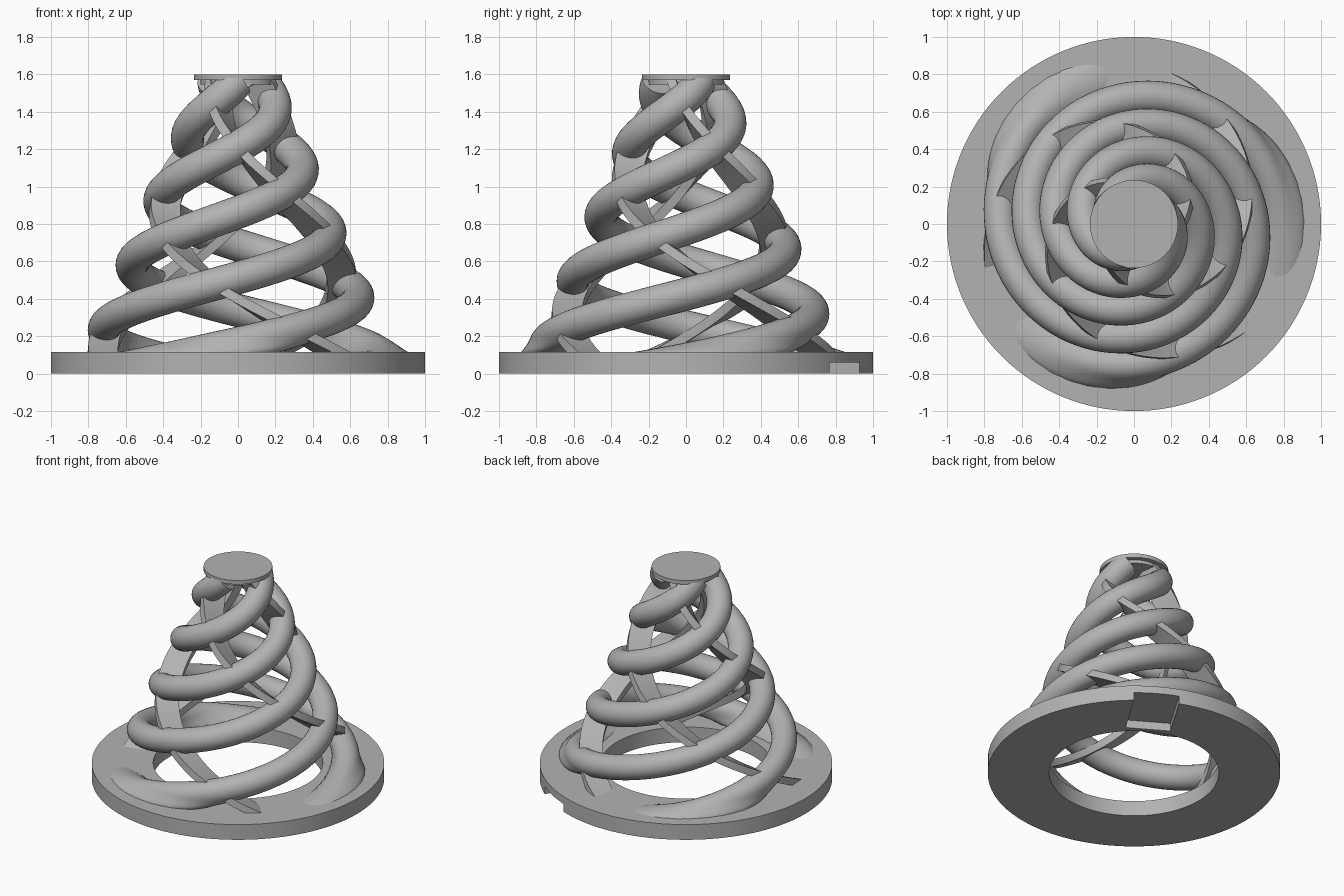
import bpy, bmesh, math
from mathutils import Vector

cube = bpy.data.objects.get("Cube")
if cube:
    bpy.data.objects.remove(cube, do_unlink=True)

# One plain grey for everything
grey = bpy.data.materials.new("plain grey")
grey.use_nodes = True
colour = (0.45, 0.45, 0.45, 1)
grey.diffuse_color = colour
grey.node_tree.nodes["Principled BSDF"].inputs["Base Color"].default_value = colour

BASE_TOP = 0.115
TUBE = 0.088
DISC_BOTTOM = 1.57


def finish(bm, name, angle=40):
    bmesh.ops.recalc_face_normals(bm, faces=bm.faces)
    mesh = bpy.data.meshes.new(name)
    bm.to_mesh(mesh)
    bm.free()
    mesh.materials.append(grey)
    obj = bpy.data.objects.new(name, mesh)
    bpy.context.collection.objects.link(obj)
    bpy.ops.object.select_all(action='DESELECT')
    obj.select_set(True)
    bpy.context.view_layer.objects.active = obj
    bpy.ops.object.shade_smooth_by_angle(angle=math.radians(angle))
    return obj


def lathe(name, profile, closed=False, steps=128):
    """Spin (radius, height) points about z."""
    bm = bmesh.new()
    verts = [bm.verts.new((r, 0, z)) for r, z in profile]
    edges = [bm.edges.new(p) for p in zip(verts, verts[1:])]
    if closed:
        edges.append(bm.edges.new((verts[-1], verts[0])))
    bmesh.ops.spin(bm, geom=verts + edges, axis=(0, 0, 1), cent=(0, 0, 0),
                   angle=math.tau, steps=steps)
    bmesh.ops.remove_doubles(bm, verts=bm.verts, dist=0.0001)
    return finish(bm, name)


def cone_radius(z):
    return 0.712 - 0.4286 * (z - 0.25)


def sweep(name, path, section, z0, z1, steps, flare=0):
    """Sweep a (radial, sideways) section along a path given by height."""
    bm = bmesh.new()
    rings = []
    for i in range(steps + 1):
        z = z0 + (z1 - z0) * i / steps
        centre = path(z)
        tangent = (path(z + 0.001) - path(z - 0.001)).normalized()
        out = Vector((centre.x, centre.y, 0))
        out = (out - tangent * out.dot(tangent)).normalized()
        side = tangent.cross(out)
        ring = []
        for a, b in section:
            p = centre + out * a + side * b
            # Spread the lower rim into a soft fillet on the base
            near = min(1, max(0, 1 - (p.z - BASE_TOP) / 0.08))
            away = Vector((p.x - centre.x, p.y - centre.y, 0))
            if flare and away.length > 0.001:
                p += away.normalized() * flare * near * near
            ring.append(bm.verts.new(p))
        rings.append(ring)
    n = len(section)
    for low, high in zip(rings, rings[1:]):
        for j in range(n):
            k = (j + 1) % n
            bm.faces.new((low[j], low[k], high[k], high[j]))
    bm.faces.new(rings[0])
    bm.faces.new(rings[-1])
    # Trim the ends inside the base and the top disc
    for height, normal in ((0.09, (0, 0, -1)), (DISC_BOTTOM + 0.01, (0, 0, 1))):
        bmesh.ops.bisect_plane(bm, geom=bm.verts[:] + bm.edges[:] + bm.faces[:],
                               plane_co=(0, 0, height), plane_no=normal,
                               clear_outer=True)
    return finish(bm, name)


# Base ring
base = lathe("base_ring", [(0.58, 0), (1, 0), (1, BASE_TOP), (0.58, BASE_TOP)], closed=True)

# Slot in the underside of the base
slot_angle = math.radians(59)
bpy.ops.mesh.primitive_cube_add(
    size=1, location=(0.86 * math.cos(slot_angle), 0.86 * math.sin(slot_angle), 0),
    rotation=(0, 0, slot_angle))
cutter = bpy.context.object
cutter.name = "slot_cutter"
cutter.scale = (0.5, 0.31, 0.12)
cutter.hide_render = True
mod = base.modifiers.new("slot", 'BOOLEAN')
mod.operation = 'DIFFERENCE'
mod.object = cutter
mod.solver = 'EXACT'
bpy.context.view_layer.objects.active = base
bpy.ops.object.modifier_apply(modifier=mod.name)
bpy.data.objects.remove(cutter, do_unlink=True)

# Top disc with its neck
lathe("top_disc", [(0, 1.545), (0.2, 1.545), (0.2, DISC_BOTTOM),
                   (0.235, DISC_BOTTOM), (0.235, 1.6), (0, 1.6)])

# Three rising tubes and three ribs winding the other way
circle = [(TUBE * math.cos(math.tau * i / 28), TUBE * math.sin(math.tau * i / 28))
          for i in range(28)]
bar = [(-0.08, -0.025), (0.08, -0.025), (0.08, 0.025), (-0.08, 0.025)]

for n in range(3):
    turn = math.tau * n / 3

    def tube_path(z):
        a = math.pi + turn + math.tau * (z - 0.25) / 1.05
        return Vector((cone_radius(z) * math.cos(a), cone_radius(z) * math.sin(a), z))

    def rib_path(z):
        a = math.radians(184 - 149 * (z - 0.17)) + turn
        r = cone_radius(z) - 0.03
        return Vector((r * math.cos(a), r * math.sin(a), z))

    sweep(f"spiral_tube_{n + 1}", tube_path, circle, 0.02, 1.56, 160, flare=0.045)
    sweep(f"cross_rib_{n + 1}", rib_path, bar, 0.08, 1.56, 60)
